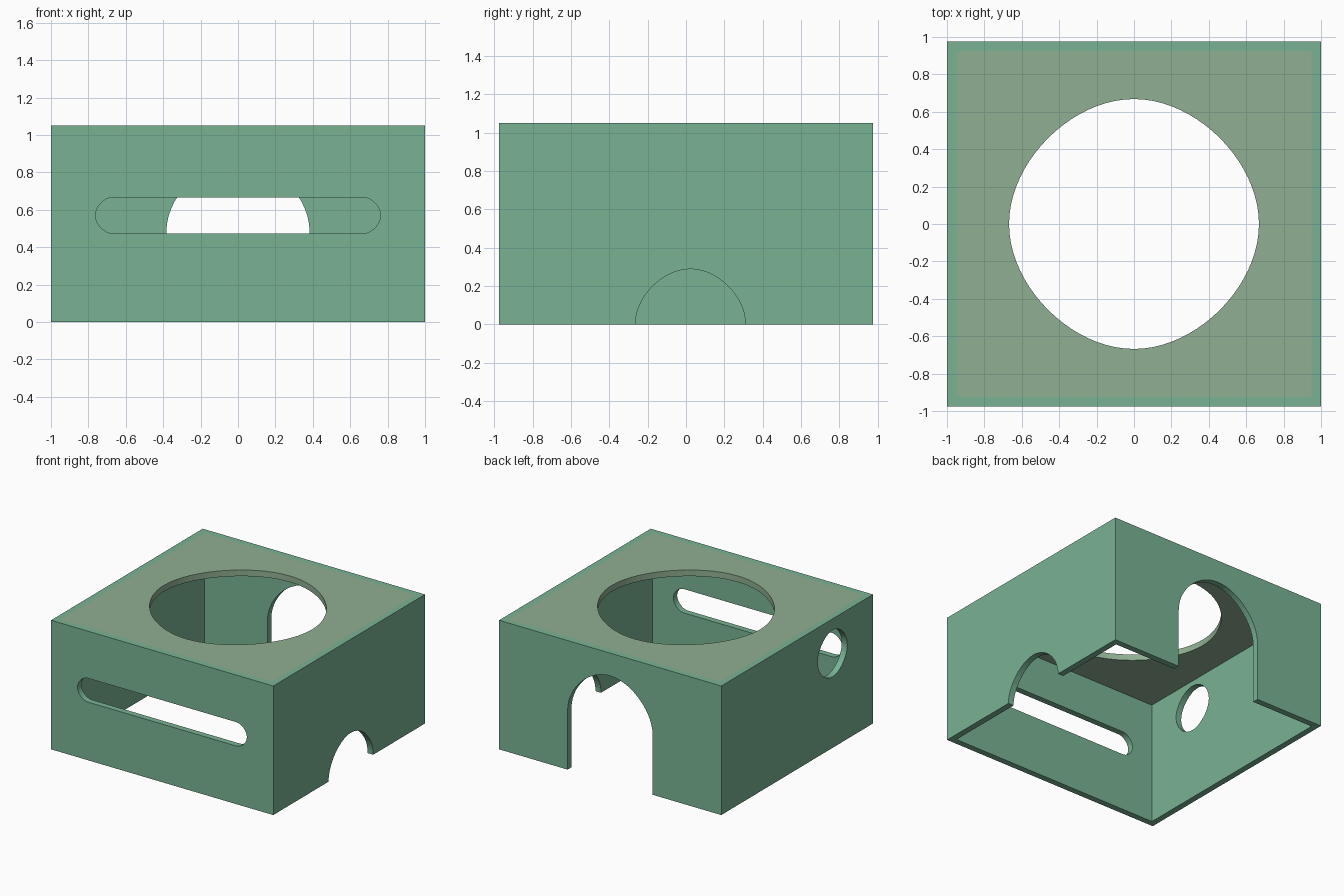
import bpy, bmesh

if "Cube" in bpy.data.objects:
    bpy.data.objects.remove(bpy.data.objects["Cube"])

W, D, H, T = 1.0, 0.975, 1.05, 0.05   # half width, half depth, height, wall thickness
K = 0.5                               # handle length of the rounded outlines
DIRS = [(1, 0), (0, 1), (-1, 0), (0, -1)]


def arc(cu, cv, r, first=0, quarters=4, steps=14):
    """Rounded outline made of quarter curves, as (u, v) points."""
    pts = []
    for q in range(first, first + quarters):
        a, b = DIRS[q % 4], DIRS[(q + 1) % 4]
        last = q == first + quarters - 1 and quarters < 4
        for i in range(steps + (1 if last else 0)):
            t = i / steps
            s = 1 - t
            wa = s**3 + 3 * s * s * t + 3 * s * t * t * K
            wb = t**3 + 3 * s * t * t + 3 * s * s * t * K
            pts.append((cu + r * (a[0] * wa + b[0] * wb),
                        cv + r * (a[1] * wa + b[1] * wb)))
    return pts


def rect(u, v):
    return [(-u, -v), (u, -v), (u, v), (-u, v)]


def prism(name, pts, axis, lo, hi):
    """Extrude a flat outline along an axis between lo and hi."""
    place = {'X': lambda u, v, w: (w, u, v),
             'Y': lambda u, v, w: (u, w, v),
             'Z': lambda u, v, w: (u, v, w)}[axis]
    bm = bmesh.new()
    a = [bm.verts.new(place(u, v, lo)) for u, v in pts]
    b = [bm.verts.new(place(u, v, hi)) for u, v in pts]
    bm.faces.new(a)
    bm.faces.new(b)
    n = len(pts)
    for i in range(n):
        j = (i + 1) % n
        bm.faces.new((a[i], a[j], b[j], b[i]))
    bmesh.ops.recalc_face_normals(bm, faces=bm.faces)
    me = bpy.data.meshes.new(name)
    bm.to_mesh(me)
    bm.free()
    ob = bpy.data.objects.new(name, me)
    bpy.context.collection.objects.link(ob)
    return ob


def cut(ob, pts, axis, lo, hi):
    """Cut an extruded outline out of a part."""
    cutter = prism("cutter", pts, axis, lo, hi)
    cutter.hide_render = True
    mod = ob.modifiers.new("cut", 'BOOLEAN')
    mod.operation = 'DIFFERENCE'
    mod.solver = 'EXACT'
    mod.object = cutter
    bpy.context.view_layer.objects.active = ob
    bpy.ops.object.modifier_apply(modifier=mod.name)
    bpy.data.objects.remove(cutter)


def paint(ob, color):
    mat = bpy.data.materials.new(ob.name + "_paint")
    mat.diffuse_color = (*color, 1)
    mat.use_nodes = True
    mat.node_tree.nodes["Principled BSDF"].inputs["Base Color"].default_value = mat.diffuse_color
    ob.data.materials.append(mat)


# Four walls, open at the bottom
walls = prism("walls", rect(W, D), 'Z', 0, H)
cut(walls, rect(W - T, D - T), 'Z', -1, 2)

# Long slot in the front
r, z = 0.097, 0.57
cut(walls, arc(0.762 - r, z, r, 3, 2) + arc(-0.762 + r, z, r, 1, 2), 'Y', -1.2, -0.7)

# Tall doorway in the back
cut(walls, [(-0.383, -0.2), (0.383, -0.2)] + arc(0, 0.482, 0.383, 0, 2), 'Y', 0.7, 1.2)

# Low arch in the right side
cut(walls, [(-0.264, -0.2), (0.31, -0.2)] + arc(0.023, 0.002, 0.287, 0, 2), 'X', 0.7, 1.2)

# Round window in the left side
cut(walls, arc(-0.455, 0.768, 0.19), 'X', -1.2, -0.7)

# Top panel set flush between the walls, with its big opening
panel = prism("top_panel", rect(W - T, D - T), 'Z', H - T, H)
cut(panel, arc(0, 0, 0.668, steps=20), 'Z', 0.5, 1.5)

paint(walls, (0.19, 0.45, 0.29))
paint(panel, (0.28, 0.43, 0.29))
